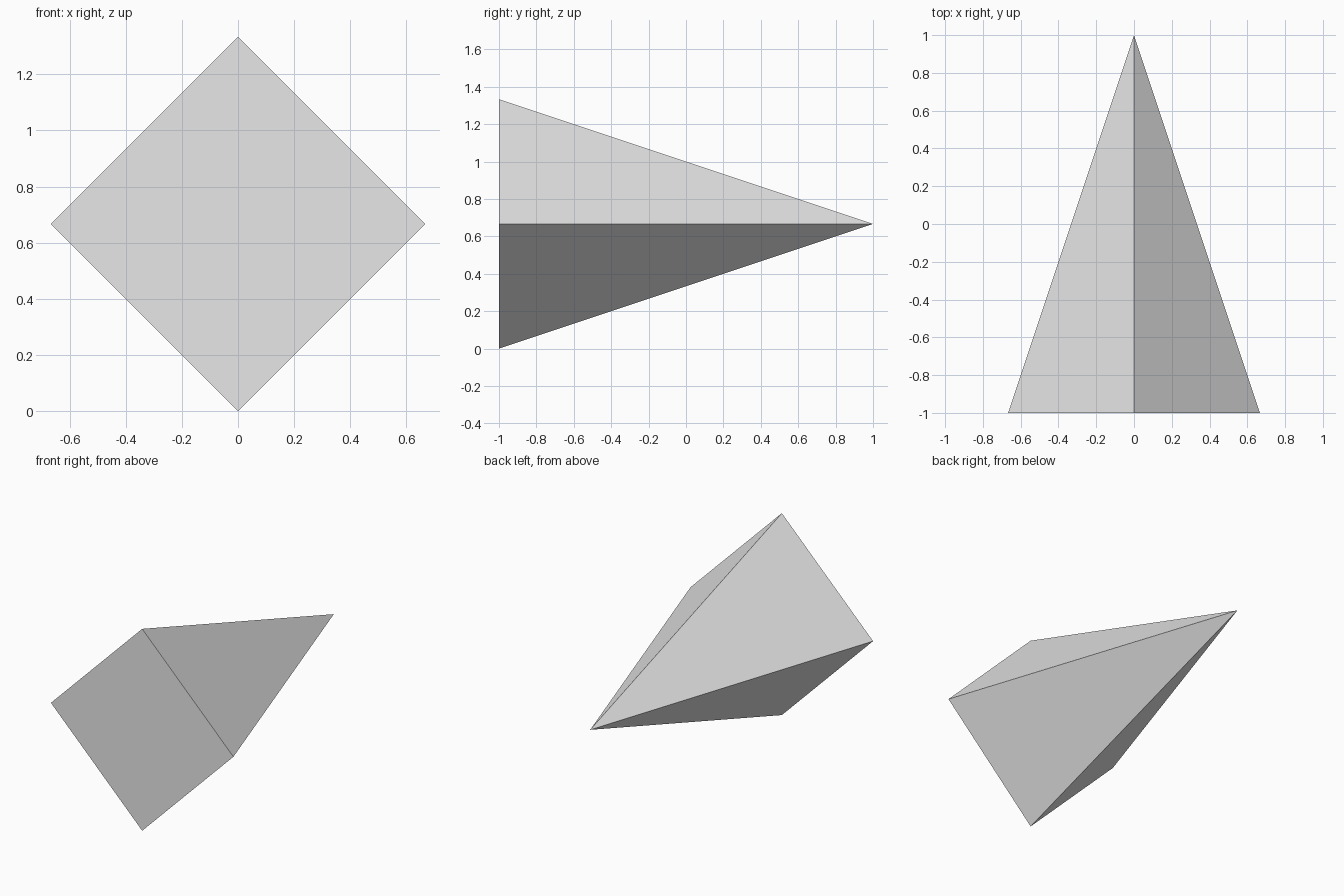
import bpy
import math

default_cube = bpy.data.objects.get("Cube")
if default_cube:
    bpy.data.objects.remove(default_cube, do_unlink=True)

RADIUS = 2 / 3
LENGTH = 2.0

# Plain light grey material
grey = bpy.data.materials.new("light_grey")
grey.use_nodes = True
colour = (0.8, 0.8, 0.8, 1.0)
grey.diffuse_color = colour
for node in grey.node_tree.nodes:
    if node.type == "BSDF_PRINCIPLED":
        node.inputs["Base Color"].default_value = colour

# Four-sided pyramid lying on its side, base to the front, tip to the back
bpy.ops.mesh.primitive_cone_add(
    vertices=4, radius1=RADIUS, radius2=0, depth=LENGTH,
    location=(0, 0, RADIUS), rotation=(-math.pi / 2, 0, 0))
pyramid = bpy.context.object
pyramid.name = "pyramid"
pyramid.data.materials.append(grey)
bpy.ops.object.transform_apply(location=False, rotation=True, scale=False)
bpy.ops.object.shade_flat()
